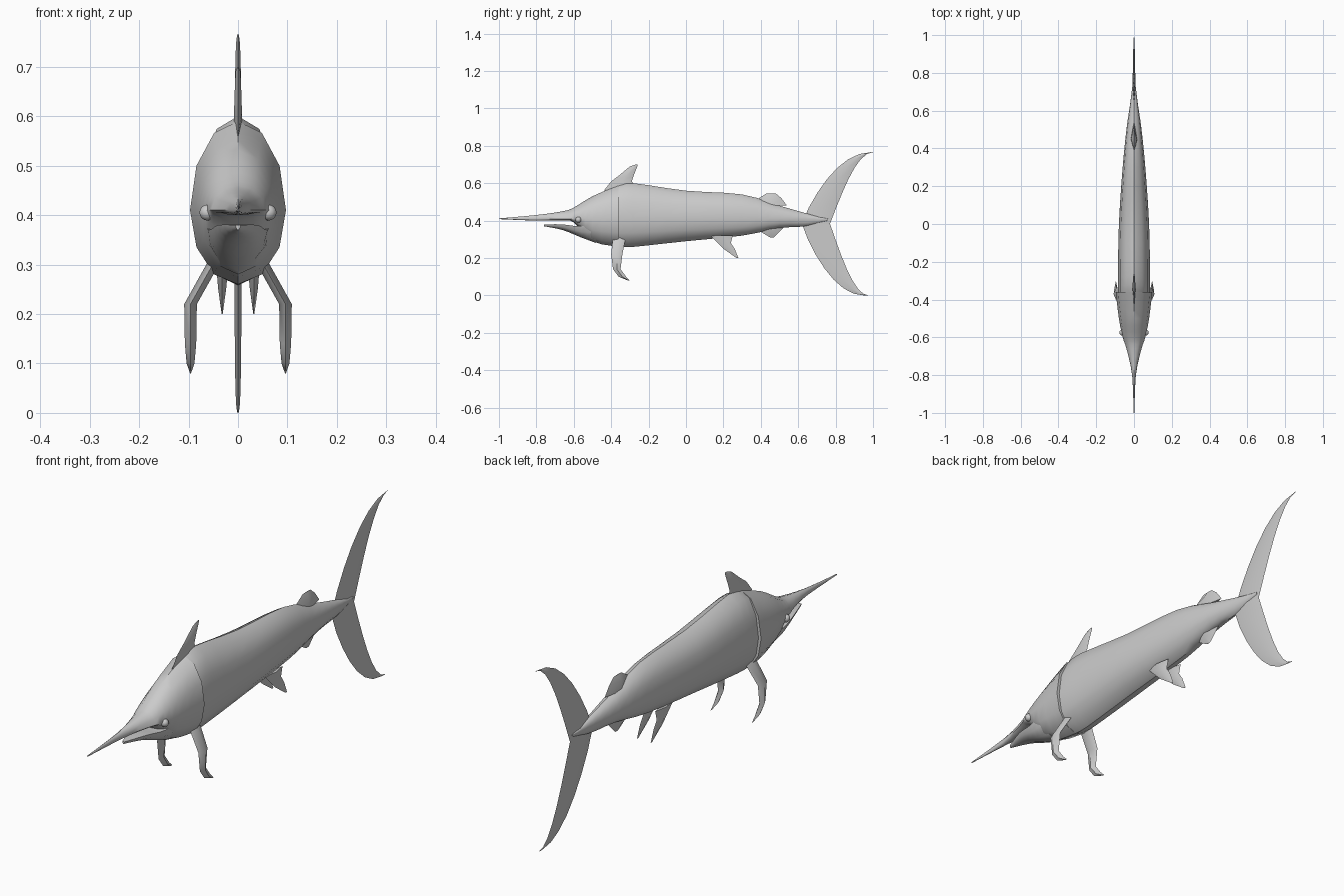
import bpy
import bmesh
from math import sin, cos, pi, radians
from mathutils import Vector

SIDES = 12
STEPS = 3
WIDEST_HEIGHT = .41

cube = bpy.data.objects.get("Cube")
if cube:
    bpy.data.objects.remove(cube, do_unlink=True)

grey = bpy.data.materials.new("plain grey")
grey.use_nodes = True
grey.diffuse_color = (.6, .6, .6, 1)
grey.node_tree.nodes["Principled BSDF"].inputs["Base Color"].default_value = grey.diffuse_color


def finish(obj, angle):
    """Give an object its colour and smooth shading with sharp creases."""
    obj.data.materials.clear()
    obj.data.materials.append(grey)
    bpy.ops.object.select_all(action="DESELECT")
    obj.select_set(True)
    bpy.context.view_layer.objects.active = obj
    bpy.ops.object.shade_smooth_by_angle(angle=radians(angle))


def loft(name, rings, angle):
    """Skin a row of equal-sized closed rings and cap both ends."""
    bm = bmesh.new()
    rows = [[bm.verts.new(point) for point in ring] for ring in rings]
    for first, second in zip(rows, rows[1:]):
        count = len(first)
        for i in range(count):
            j = (i + 1) % count
            bm.faces.new((first[i], first[j], second[j], second[i]))
    bm.faces.new(rows[0])
    bm.faces.new(rows[-1])
    bmesh.ops.recalc_face_normals(bm, faces=bm.faces[:])
    mesh = bpy.data.meshes.new(name)
    bm.to_mesh(mesh)
    bm.free()
    obj = bpy.data.objects.new(name, mesh)
    bpy.context.collection.objects.link(obj)
    finish(obj, angle)


def smooth_rows(rows):
    """Pass a flowing curve through the given rows of values."""
    points = [Vector(row) for row in rows]
    last = len(points) - 1
    result = []
    for i in range(last):
        start, end = points[i], points[i + 1]
        leave = (end - points[max(i - 1, 0)]) / 2
        arrive = (points[min(i + 2, last)] - start) / 2
        for step in range(STEPS):
            t = step / STEPS
            ease = t * t * (3 - 2 * t)
            result.append(start.lerp(end, ease)
                          + leave * t * (1 - t) ** 2
                          - arrive * t * t * (1 - t))
    return result + [points[last]]


def body_part(name, sections):
    """Each section: position along y, top, bottom, half width."""
    rings = []
    for y, top, bottom, width in smooth_rows(sections):
        middle = min(max(WIDEST_HEIGHT, bottom), top)
        ring = []
        for i in range(SIDES):
            a = 2 * pi * i / SIDES
            reach = top - middle if sin(a) > 0 else middle - bottom
            ring.append(Vector((width * cos(a), y, middle + reach * sin(a))))
        rings.append(ring)
    loft(name, rings, 40)


def fin(name, sections, thick, offset=lambda z: 0):
    """Each section: leading y, trailing y, height; the blade thins to its tip."""
    rings = []
    for i, (front, back, z) in enumerate(sections):
        along = i / (len(sections) - 1)
        lead = Vector((offset(z), front, z))
        trail = Vector((offset(z), back, z))
        out = Vector((thick * (1 - along ** 3) + .001, 0, 0))
        middle = lead.lerp(trail, .5)
        rings.append([lead, middle + out, trail, middle - out])
    loft(name, rings, 50)


# Trunk, tapering into the tail root
body_part("body", [
    (-.36, .59, .26, .085),
    (-.28, .6, .26, .085),
    (0, .56, .29, .08),
    (.3, .54, .32, .06),
    (.5, .48, .36, .04),
    (.64, .44, .37, .02),
    (.76, .41, .4, .005),
])

# Head and bill, flaring out to the gill edge
body_part("head_and_bill", [
    (-1, .412, .408, .002),
    (-.8, .43, .4, .01),
    (-.66, .45, .4, .04),
    (-.6, .47, .39, .06),
    (-.5, .53, .29, .08),
    (-.36, .59, .26, .097),
])

# Lower jaw
body_part("lower_jaw", [
    (-.76, .38, .37, .005),
    (-.66, .38, .35, .04),
    (-.56, .37, .31, .06),
    (-.48, .4, .28, .07),
])

# Fins along the centre line
fin("dorsal_fin", [
    (-.44, -.25, .56),
    (-.4, -.29, .61),
    (-.36, -.28, .64),
    (-.3, -.26, .69),
    (-.27, -.26, .7),
], .007)
fin("second_dorsal_fin", [(.36, .54, .48), (.39, .51, .52), (.43, .48, .545)], .016)
fin("anal_fin", [(.37, .53, .37), (.4, .5, .34), (.45, .47, .31)], .016)

# Crescent tail, one swept lobe each way
for label, direction, sweep in (("upper", 1, 1), ("lower", -1, .9)):
    lobe = []
    for step in range(8):
        t = step / 7
        height = .383 * (1 + direction * sin(t * pi / 2))
        lobe.append((.62 + .37 * sweep * t ** 1.2, .77 + .23 * sweep * t, height))
    fin(label + "_tail_lobe", lobe, .006)

# Paired parts
for label, side in (("left", 1), ("right", -1)):
    fin(label + "_pectoral_fin", [
        (-.39, -.32, .32),
        (-.4, -.34, .22),
        (-.39, -.35, .14),
        (-.36, -.32, .1),
        (-.31, -.3, .08),
    ], .012, lambda z: side * min(.096, .04 + .56 * (.32 - z)))
    fin(label + "_pelvic_fin", [
        (.13, .25, .32),
        (.17, .24, .28),
        (.2, .26, .25),
        (.27, .28, .2),
    ], .01, lambda z: side * .032)
    bpy.ops.mesh.primitive_uv_sphere_add(
        segments=12, ring_count=8, radius=.016,
        location=(side * .062, -.575, .405))
    eye = bpy.context.object
    eye.name = label + "_eye"
    finish(eye, 60)
